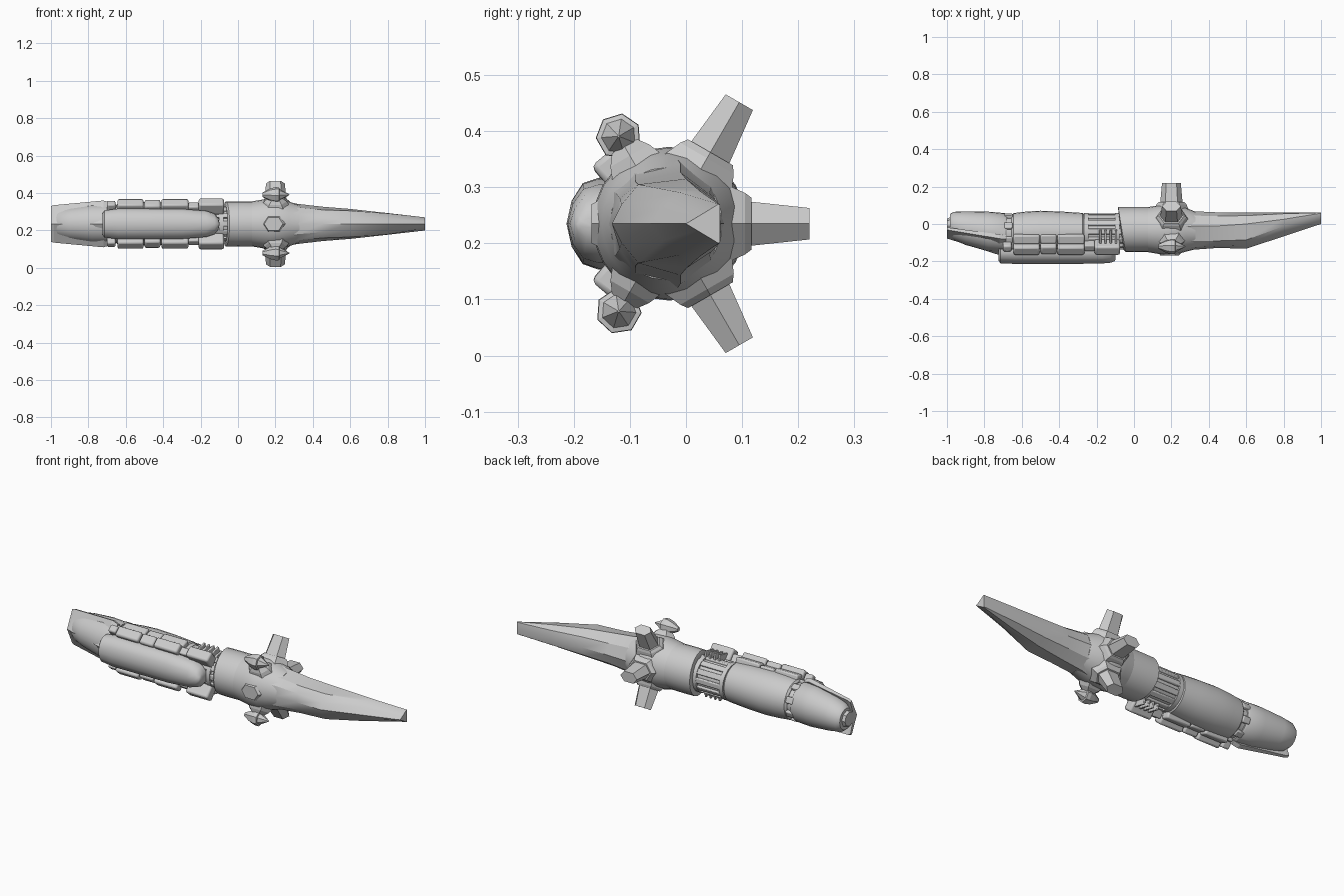
import bpy, bmesh, math
from mathutils import Matrix, Vector

if "Cube" in bpy.data.objects:
    bpy.data.objects.remove(bpy.data.objects["Cube"])

AXIS_Y, AXIS_Z = -0.03, 0.235
metal = bpy.data.materials.new("light grey metal")
metal.use_nodes = True
GREY = (0.6, 0.6, 0.6, 1)
metal.diffuse_color = GREY
metal.node_tree.nodes["Principled BSDF"].inputs["Base Color"].default_value = GREY


def finish(name, bm, smooth=30, bevel=0):
    bmesh.ops.recalc_face_normals(bm, faces=bm.faces)
    mesh = bpy.data.meshes.new(name)
    bm.to_mesh(mesh)
    bm.free()
    mesh.materials.append(metal)
    ob = bpy.data.objects.new(name, mesh)
    bpy.context.collection.objects.link(ob)
    bpy.ops.object.select_all(action="DESELECT")
    ob.select_set(True)
    bpy.context.view_layer.objects.active = ob
    if bevel:
        mod = ob.modifiers.new("bevel", "BEVEL")
        mod.width = bevel
        mod.segments = 2
    if smooth:
        bpy.ops.object.shade_smooth_by_angle(angle=math.radians(smooth))
    return ob


def loft(name, rings, smooth=30, matrix=None, bevel=0):
    """Skin closed rings of equal size and cap both ends."""
    bm = bmesh.new()
    rows = [[bm.verts.new(p) for p in ring] for ring in rings]
    n = len(rows[0])
    for a, b in zip(rows, rows[1:]):
        for i in range(n):
            j = (i + 1) % n
            bm.faces.new((a[i], a[j], b[j], b[i]))
    bm.faces.new(rows[0])
    bm.faces.new(rows[-1])
    if matrix:
        bm.transform(matrix)
    return finish(name, bm, smooth, bevel)


def ring(x, ry, rz=None, cy=AXIS_Y, n=24, slant=0):
    pts = []
    for i in range(n):
        a = math.tau * i / n
        pts.append((x + slant * math.cos(a), cy + ry * math.cos(a),
                    AXIS_Z + (rz or ry) * math.sin(a)))
    return pts


def mirrored(x, half):
    """Ring from a half outline of (y, height), mirrored across the mid plane."""
    up = [(x, y, AXIS_Z + h) for y, h in half]
    down = [(x, y, AXIS_Z - h) for y, h in half[1:-1]]
    return up + down[::-1]


def radial(x, degrees, cy=AXIS_Y):
    """Local z points outward from the axis; 0 degrees is +y, 90 is up."""
    return (Matrix.Translation((x, cy, AXIS_Z))
            @ Matrix.Rotation(math.radians(degrees - 90), 4, "X"))


def block(name, x0, x1, r0, r1, width, degrees, cy=AXIS_Y, bevel=0.006):
    bm = bmesh.new()
    bmesh.ops.create_cube(bm, size=1)
    size = Matrix.Diagonal((x1 - x0, width, r1 - r0, 1))
    bm.transform(radial((x0 + x1) / 2, degrees, cy)
                 @ Matrix.Translation((0, 0, (r0 + r1) / 2)) @ size)
    return finish(name, bm, 30, bevel)


# Blade: rounded back, two bevels meeting in a ridge toward the front
loft("blade", [
    mirrored(0.24, [(-0.15, 0), (-0.135, 0.06), (-0.1, 0.1), (-0.02, 0.122), (0.05, 0.08), (0.085, 0)]),
    mirrored(0.32, [(-0.137, 0), (-0.125, 0.055), (-0.09, 0.088), (-0.01, 0.107), (0.045, 0.065), (0.068, 0)]),
    mirrored(0.45, [(-0.128, 0), (-0.118, 0.045), (-0.09, 0.075), (-0.01, 0.092), (0.042, 0.055), (0.062, 0)]),
    mirrored(0.6, [(-0.132, 0), (-0.115, 0.034), (-0.085, 0.07), (0, 0.08), (0.045, 0.05), (0.062, 0)]),
    mirrored(0.8, [(-0.066, 0), (-0.04, 0.03), (-0.012, 0.056), (0.025, 0.058), (0.055, 0.04), (0.062, 0)]),
    mirrored(1.0, [(0, 0), (0.02, 0.012), (0.04, 0.024), (0.058, 0.035), (0.061, 0.033), (0.061, 0)]),
])

# Hub and the sleeve behind it
loft("hub", [ring(0.06, 0.118), ring(0.12, 0.128), ring(0.17, 0.137),
             ring(0.22, 0.135), ring(0.27, 0.12), ring(0.33, 0.1, cy=-0.035)])
loft("sleeve", [ring(-0.07, 0.11, slant=-0.015), ring(-0.065, 0.12, slant=-0.02),
                ring(0.0, 0.121), ring(0.1, 0.12)])

# Six evenly spaced mounts: three fins at the back, two pods, one keel
hexagon = [(-1, 0), (-0.55, 1), (0.55, 1), (1, 0), (0.55, -1), (-0.55, -1)]


def post(name, degrees, stations):
    loft(name, [[(shift + u * hx, v * hw, r) for u, v in hexagon]
                for r, hx, hw, shift in stations], 0, radial(0.2, degrees))


for label, angle in (("middle", 0), ("upper", 60), ("lower", -60)):
    post(label + "_fin_root", angle,
         [(0.09, 0.1, 0.075, 0), (0.135, 0.08, 0.055, 0), (0.147, 0.068, 0.046, 0)])
    post(label + "_fin", angle, [(0.12, 0.062, 0.042, 0), (0.25, 0.05, 0.028, 0)])

for label, angle in (("upper", 120), ("lower", -120)):
    post(label + "_pod_root", angle,
         [(0.09, 0.09, 0.06, 0), (0.14, 0.06, 0.04, 0), (0.16, 0.035, 0.025, 0)])
    pod = []
    for x, r in ((-0.07, 0.012), (-0.03, 0.033), (0.0, 0.041), (0.02, 0.04),
                 (0.022, 0.031), (0.075, 0.002)):
        pod.append([(x, r * math.cos(math.tau * i / 7), 0.18 + r * math.sin(math.tau * i / 7))
                    for i in range(7)])
    loft(label + "_pod", pod, 0, radial(0.2, angle))
post("keel_root", 180, [(0.09, 0.09, 0.06, 0), (0.138, 0.05, 0.035, -0.01)])

# Fluted neck
loft("neck", [ring(-0.29, 0.088, cy=-0.04), ring(-0.03, 0.088, cy=-0.04)])
for i in range(12):
    block(f"neck_flute_{i}", -0.26, -0.05, 0.07, 0.097, 0.03, i * 30, -0.04, 0.005)
for i, x in enumerate((-0.255, -0.09)):
    loft(f"neck_band_{i}", [ring(x - 0.012, 0.1, cy=-0.04), ring(x + 0.012, 0.1, cy=-0.04)])

# Main barrel
loft("barrel", [ring(-0.655, 0.098, cy=-0.05), ring(-0.645, 0.108, cy=-0.05),
                ring(-0.58, 0.113, cy=-0.047), ring(-0.5, 0.116, cy=-0.045),
                ring(-0.38, 0.113, cy=-0.047), ring(-0.275, 0.106, cy=-0.047),
                ring(-0.265, 0.096, cy=-0.047)])

# Joint between barrel and tail, with small clamps
loft("tail_joint", [ring(-0.7, 0.093, cy=-0.048), ring(-0.64, 0.093, cy=-0.048)])
for i in range(8):
    block(f"joint_clamp_{i}", -0.695, -0.65, 0.085, 0.107, 0.035, i * 45 + 22, -0.048, 0.005)

# Tail: tapering body, end nozzle and faceted front shell
loft("tail_body", [ring(-0.68, 0.1, cy=-0.048), ring(-0.69, 0.106, cy=-0.048),
                   ring(-0.78, 0.106, cy=-0.04), ring(-0.9, 0.09, cy=-0.022),
                   ring(-0.965, 0.075, cy=-0.01), ring(-0.985, 0.058, cy=-0.005)])
loft("tail_nozzle", [ring(-0.97, 0.05, cy=-0.008, n=8), ring(-1.0, 0.04, cy=-0.012, n=8)], 0)
loft("tail_shell", [
    mirrored(-1.0, [(-0.078, 0), (-0.032, 0.095), (-0.02, 0.088), (-0.05, 0)]),
    mirrored(-0.985, [(-0.082, 0), (-0.034, 0.1), (-0.02, 0.095), (-0.05, 0)]),
    mirrored(-0.72, [(-0.166, 0), (-0.078, 0.125), (-0.055, 0.115), (-0.12, 0)]),
    mirrored(-0.685, [(-0.15, 0), (-0.082, 0.115), (-0.06, 0.105), (-0.12, 0)]),
], 0)

# Long front cover with rounded ends
cover = []
for x, w, d in ((-0.725, 0.055, 0.03), (-0.715, 0.072, 0.045), (-0.64, 0.082, 0.048),
                (-0.3, 0.08, 0.048), (-0.17, 0.07, 0.046), (-0.125, 0.055, 0.042),
                (-0.105, 0.03, 0.034), (-0.1, 0.01, 0.028)):
    cover.append(mirrored(x, [(-0.165 - d, 0), (-0.163 - d * 0.85, w * 0.5),
                              (-0.16 - d * 0.5, w * 0.88), (-0.155, w), (-0.135, w), (-0.13, 0)]))
loft("front_cover", cover, 40)
block("cover_spine", -0.64, -0.13, 0.08, 0.13, 0.09, 180, -0.045)

# Side rails and ribbed brackets, above and below the cover
for label, s in (("upper", 1), ("lower", -1)):
    for i, (x0, x1, r) in enumerate(((-0.645, -0.505, 0.157), (-0.5, -0.415, 0.151),
                                     (-0.41, -0.265, 0.157))):
        block(f"{label}_rail_{i}", x0, x1, 0.095, r, 0.055, s * 131, -0.045, 0.01)
        block(f"{label}_side_strip_{i}", x0, x1, 0.095, r - 0.027, 0.05, s * 108, -0.045, 0.008)
    block(label + "_rail_latch", -0.7, -0.655, 0.085, 0.145, 0.04, s * 128, -0.045, 0.008)
    block(label + "_bracket", -0.21, -0.075, 0.085, 0.158, 0.058, s * 130, -0.045, 0.01)
    block(label + "_bracket_link", -0.265, -0.21, 0.085, 0.135, 0.04, s * 130, -0.045, 0.006)
    for i in range(4):
        x = -0.18 + i * 0.028
        block(f"{label}_bracket_rib_{i}", x - 0.006, x + 0.006, 0.08, 0.125, 0.07,
              s * 102, -0.045, 0.003)
